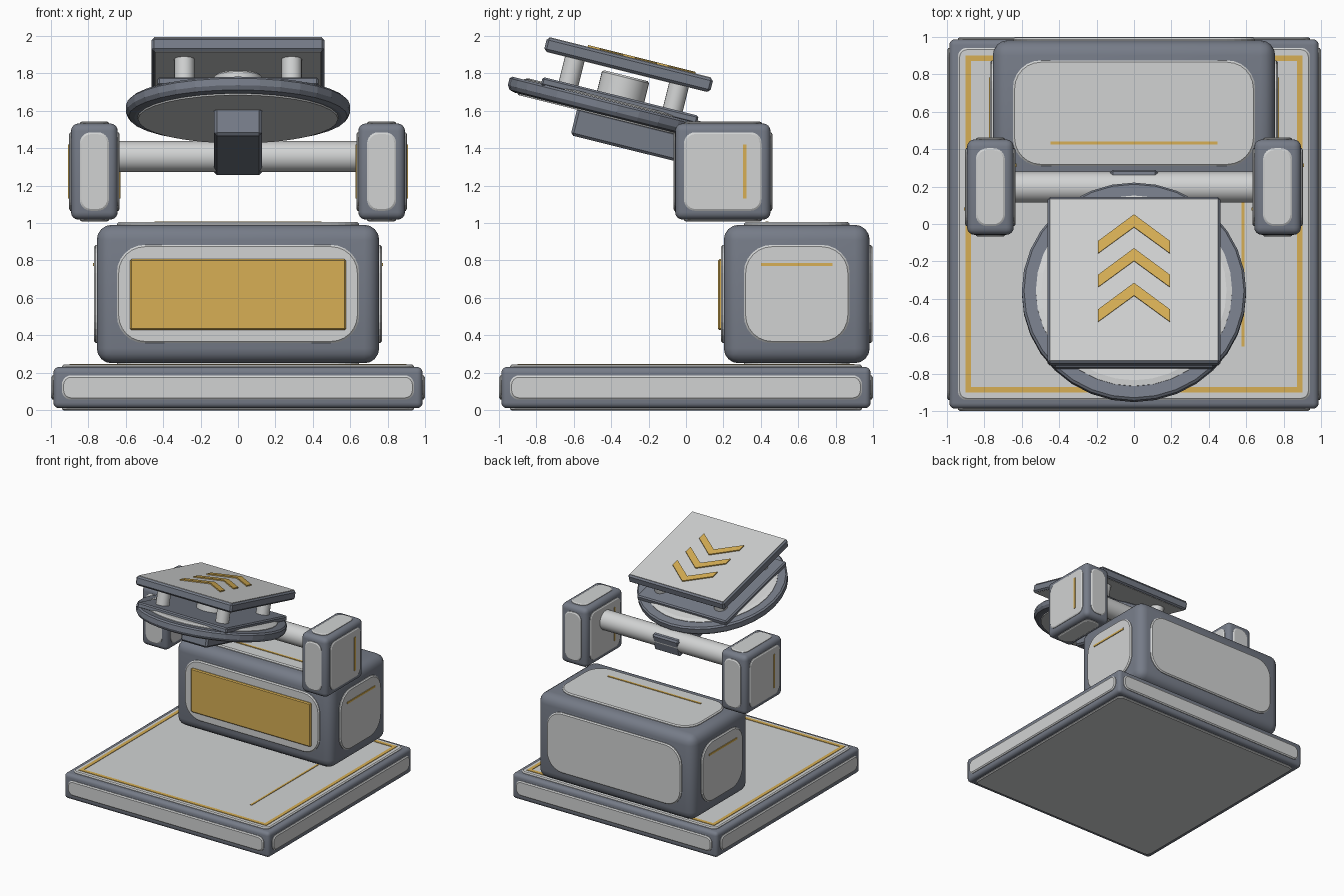
import bpy, bmesh, math
from mathutils import Matrix, Vector

if "Cube" in bpy.data.objects:
    bpy.data.objects.remove(bpy.data.objects["Cube"])


def material(name, rgb):
    m = bpy.data.materials.new(name)
    m.diffuse_color = (*rgb, 1)
    m.use_nodes = True
    m.node_tree.nodes["Principled BSDF"].inputs["Base Color"].default_value = m.diffuse_color
    return m


DARK = material("slate_grey", (0.18, 0.20, 0.245))
LIGHT = material("pale_grey", (0.64, 0.65, 0.65))
GOLD = material("gold", (0.68, 0.43, 0.09))

IDENT = Matrix.Identity(4)
# Tilted frame of the head: origin at the top centre of the disc
HEAD = Matrix.Translation((0, -0.358, 1.64)) @ Matrix.Rotation(math.radians(-14), 4, 'X')


def finish(name, bm, mat, matrix=IDENT, smooth=True, bevel=0, segs=1):
    bmesh.ops.recalc_face_normals(bm, faces=bm.faces[:])
    if bevel:
        bmesh.ops.bevel(bm, geom=bm.edges[:], offset=bevel, segments=segs,
                        profile=0.5, affect='EDGES')
    me = bpy.data.meshes.new(name)
    bm.to_mesh(me)
    bm.free()
    me.materials.append(mat)
    ob = bpy.data.objects.new(name, me)
    ob.matrix_world = matrix
    bpy.context.scene.collection.objects.link(ob)
    if smooth:
        bpy.ops.object.select_all(action='DESELECT')
        ob.select_set(True)
        bpy.context.view_layer.objects.active = ob
        bpy.ops.object.shade_smooth_by_angle()
    return ob


def box(name, mat, center, half, matrix=IDENT, bevel=0, segs=1):
    bm = bmesh.new()
    bmesh.ops.create_cube(bm, size=2, matrix=Matrix.Translation(center) @ Matrix.Diagonal((*half, 1)))
    return finish(name, bm, mat, matrix, segs > 1, bevel, segs)


def stack(name, mat, loops, matrix=IDENT, smooth=False):
    """Solid skinned through equal-length loops of points, capped at both ends."""
    bm = bmesh.new()
    rings = [[bm.verts.new(p) for p in loop] for loop in loops]
    n = len(rings[0])
    for a, b in zip(rings, rings[1:]):
        for i in range(n):
            j = (i + 1) % n
            bm.faces.new((a[i], a[j], b[j], b[i]))
    bm.faces.new(rings[0][::-1])
    bm.faces.new(rings[-1])
    return finish(name, bm, mat, matrix, smooth)


def round_rect(w, h, r, z, n=6):
    pts = []
    for k, (sx, sy) in enumerate(((1, 1), (-1, 1), (-1, -1), (1, -1))):
        for i in range(n + 1):
            a = math.pi / 2 * (k + i / n)
            pts.append((sx * (w - r) + r * math.cos(a), sy * (h - r) + r * math.sin(a), z))
    return pts


def disc(name, mat, profile, matrix=IDENT, sides=32, smooth=False):
    loops = [[(r * math.cos(2 * math.pi * i / sides), r * math.sin(2 * math.pi * i / sides), z)
              for i in range(sides)] for r, z in profile]
    return stack(name, mat, loops, matrix, smooth)


def panelled_block(name, center, half, bevel, margin, radius, proud):
    """Rounded dark block with a raised pale panel on each of its six sides."""
    box(name, DARK, center, half, bevel=bevel, segs=4)
    for axis in range(3):
        for s in (-1, 1):
            u, v = [(1, 2), (0, 2), (0, 1)][axis]
            nrm, uu = Vector((0, 0, 0)), Vector((0, 0, 0))
            nrm[axis], uu[u] = s, 1
            rot = Matrix((uu, nrm.cross(uu), nrm)).transposed().to_4x4()
            mtx = Matrix.Translation(Vector(center) + nrm * half[axis]) @ rot
            w, h = half[u] - margin, half[v] - margin
            c = 0.01
            stack(name + "_panel", LIGHT,
                  [round_rect(w, h, radius, -0.01), round_rect(w, h, radius, proud * 0.4),
                   round_rect(w - c, h - c, radius - c, proud)], mtx)


# Base slab with gold border and guide line
panelled_block("base", (0, 0, 0.12), (0.987, 0.987, 0.11), 0.03, 0.045, 0.05, 0.012)
for s in (-1, 1):
    box("base_border", GOLD, (0, s * 0.887, 0.24), (0.902, 0.015, 0.006))
    box("base_border", GOLD, (s * 0.887, 0, 0.24), (0.015, 0.872, 0.006))
box("base_guide_line", GOLD, (0.583, 0, 0.24), (0.008, 0.655, 0.006))

# Main body with gold screen and trim lines
panelled_block("body", (0, 0.592, 0.62), (0.755, 0.39, 0.37), 0.08, 0.107, 0.15, 0.014)
box("front_screen", GOLD, (0, 0.187, 0.617), (0.577, 0.016, 0.19), bevel=0.008)
box("body_top_line", GOLD, (0, 0.433, 1.003), (0.447, 0.009, 0.006))
for s in (-1, 1):
    box("body_side_line", GOLD, (s * 0.769, 0.592, 0.777), (0.006, 0.192, 0.008))

# Side pods with a trim line on both flanks
for s in (-1, 1):
    panelled_block("side_pod", (s * 0.768, 0.197, 1.275), (0.125, 0.255, 0.257),
                   0.04, 0.047, 0.06, 0.01)
    for f in (-1, 1):
        box("pod_line", GOLD, (s * 0.768 + f * 0.135, 0.197 + f * 0.117, 1.275),
            (0.006, 0.009, 0.145))

# Cross bar between the pods
disc("cross_bar", LIGHT, [(0.083, -0.65), (0.083, 0.65)],
     Matrix.Translation((0, 0.197, 1.355)) @ Matrix.Rotation(math.pi / 2, 4, 'Y'), 32, True)

# Arm carrying the tilted head
box("head_arm", DARK, (0, 0.24, -0.152), (0.127, 0.45, 0.076), HEAD, 0.014)

# Turntable disc with pale faces
disc("turntable", DARK, [(0.555, -0.08), (0.585, -0.072), (0.6, -0.05), (0.6, -0.012), (0.588, 0)], HEAD)
disc("turntable_underside", LIGHT, [(0.54, -0.075), (0.535, -0.088)], HEAD)
disc("turntable_top", LIGHT, [(0.525, -0.01), (0.525, 0.004), (0.495, 0.012)], HEAD)

# Lower plate, hub and four posts
box("lower_plate", DARK, (0, 0, 0.015), (0.43, 0.43, 0.023), HEAD, 0.01)
disc("hub", LIGHT, [(0.13, 0.03), (0.13, 0.142), (0.12, 0.152)], HEAD, 32, True)
for sx in (-1, 1):
    for sy in (-1, 1):
        disc("post", LIGHT, [(0.054, 0.03), (0.054, 0.18)],
             HEAD @ Matrix.Translation((sx * 0.287, sy * 0.287, 0)), 20, True)

# Upper plate with pale top and bottom skins
box("upper_plate", DARK, (0, 0, 0.212), (0.462, 0.458, 0.037), HEAD, 0.013)
box("upper_plate_top", LIGHT, (0, 0, 0.249), (0.449, 0.445, 0.004), HEAD)
box("upper_plate_underside", LIGHT, (0, 0, 0.175), (0.445, 0.44, 0.003), HEAD)

# Gold chevrons
for y in (0.357, 0.171, -0.02):
    outline = [(0, y), (-0.193, y - 0.147), (-0.193, y - 0.215), (0, y - 0.07),
               (0.193, y - 0.215), (0.193, y - 0.147)]
    stack("chevron", GOLD, [[(a, b, z) for a, b in outline] for z in (0.25, 0.262)], HEAD)
